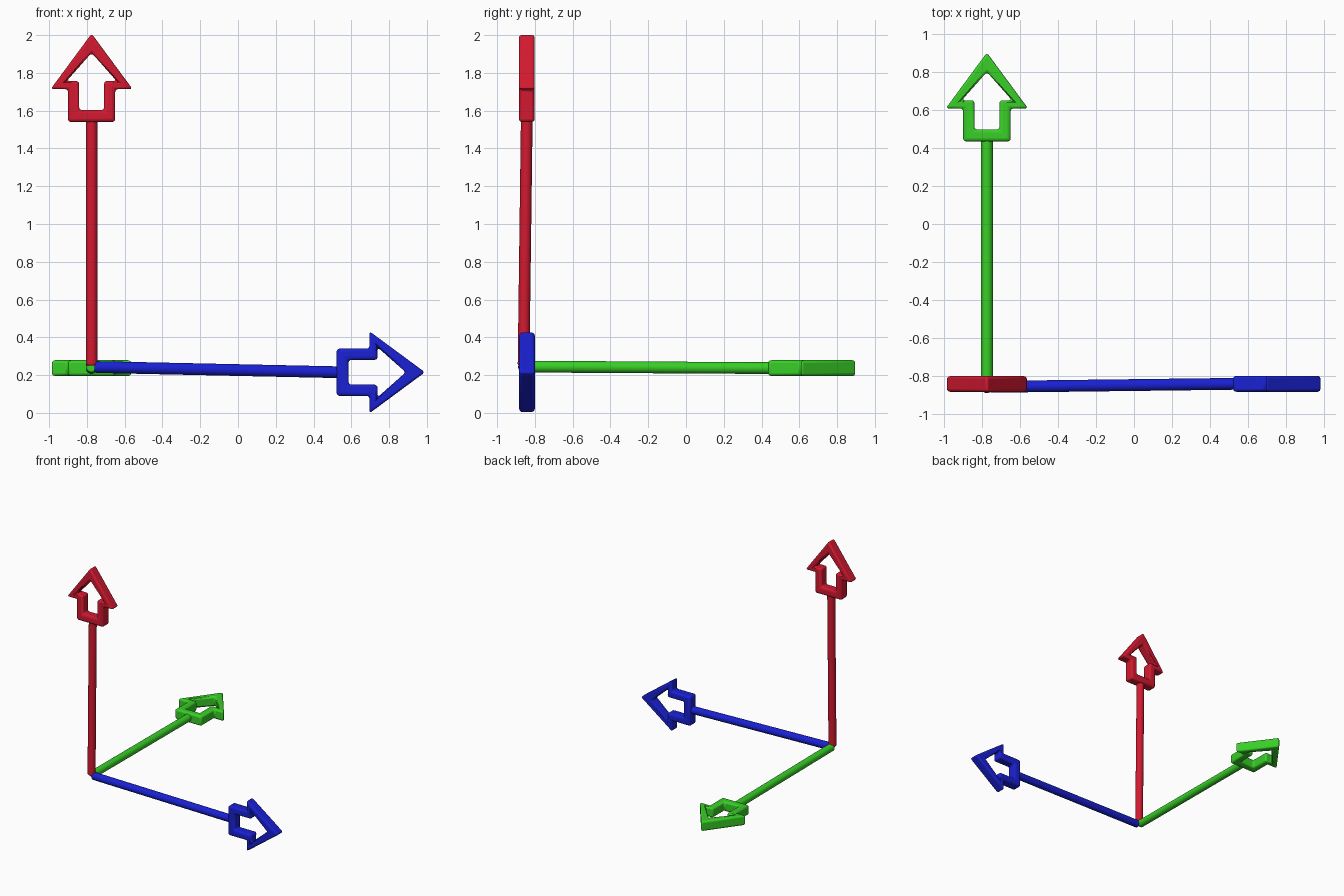
import bpy, bmesh
from mathutils import Vector, Matrix

if "Cube" in bpy.data.objects:
    bpy.data.objects.remove(bpy.data.objects["Cube"])

X, Y, Z = Vector((1, 0, 0)), Vector((0, 1, 0)), Vector((0, 0, 1))
THICK = 0.042

# Right half of the arrow outline and its hole: (sideways, along); back edge at 0
OUTER = [(0.125, 0), (0.125, 0.174), (0.217, 0.174), (0, 0.468)]
INNER = [(0.066, 0.063), (0.066, 0.217), (0.132, 0.217), (0, 0.366)]


def mirrored(half):
    return half + [(-u, v) for u, v in reversed(half[:-1])]


def finish(name, bm, mat, bevel):
    bmesh.ops.recalc_face_normals(bm, faces=bm.faces)
    me = bpy.data.meshes.new(name)
    bm.to_mesh(me)
    bm.free()
    ob = bpy.data.objects.new(name, me)
    bpy.context.collection.objects.link(ob)
    me.materials.append(mat)
    mod = ob.modifiers.new("soft_edges", 'BEVEL')
    mod.width, mod.segments = bevel, 3
    mod.limit_method, mod.angle_limit = 'ANGLE', 0.6
    bpy.context.view_layer.objects.active = ob
    ob.select_set(True)
    bpy.ops.object.shade_smooth_by_angle(angle=0.7)
    ob.select_set(False)


def arrow_head(name, base, side, normal, along, mat):
    """Hollow arrow frame with its back edge centred on base."""
    bm = bmesh.new()
    rings = [[bm.verts.new(base + side * u + along * v + normal * n)
              for u, v in mirrored(half)]
             for half, n in ((OUTER, -THICK), (OUTER, THICK), (INNER, THICK), (INNER, -THICK))]
    count = len(rings[0])
    for r in range(4):
        a, b = rings[r], rings[(r + 1) % 4]
        for i in range(count):
            j = (i + 1) % count
            bm.faces.new((a[i], a[j], b[j], b[i]))
    finish(name, bm, mat, 0.015)


def shaft(name, start, end, mat):
    d = end - start
    bm = bmesh.new()
    bmesh.ops.create_cone(
        bm, cap_ends=True, segments=24, radius1=0.031, radius2=0.031, depth=d.length,
        matrix=Matrix.Translation((start + end) / 2) @ d.to_track_quat('Z', 'Y').to_matrix().to_4x4())
    finish(name, bm, mat, 0.01)


# colour, shaft start, head base, sideways, normal, along
AXES = [
    ("red", (0.65, 0.01, 0.03), (-0.775, -0.86, 0.25), (-0.775, -0.843, 1.54), X, Y, Z),
    ("green", (0.04, 0.62, 0.02), (-0.775, -0.85, 0.245), (-0.775, 0.435, 0.237), X, Z, Y),
    ("blue", (0.01, 0.015, 0.65), (-0.76, -0.858, 0.243), (0.522, -0.842, 0.215), Z, Y, X),
]
for colour, rgb, start, base, side, normal, along in AXES:
    mat = bpy.data.materials.new(colour)
    mat.diffuse_color = (*rgb, 1)
    mat.use_nodes = True
    mat.node_tree.nodes["Principled BSDF"].inputs["Base Color"].default_value = mat.diffuse_color
    start, base = Vector(start), Vector(base)
    shaft(colour + "_shaft", start, base + along * 0.02, mat)
    arrow_head(colour + "_arrow_head", base, side, normal, along, mat)
